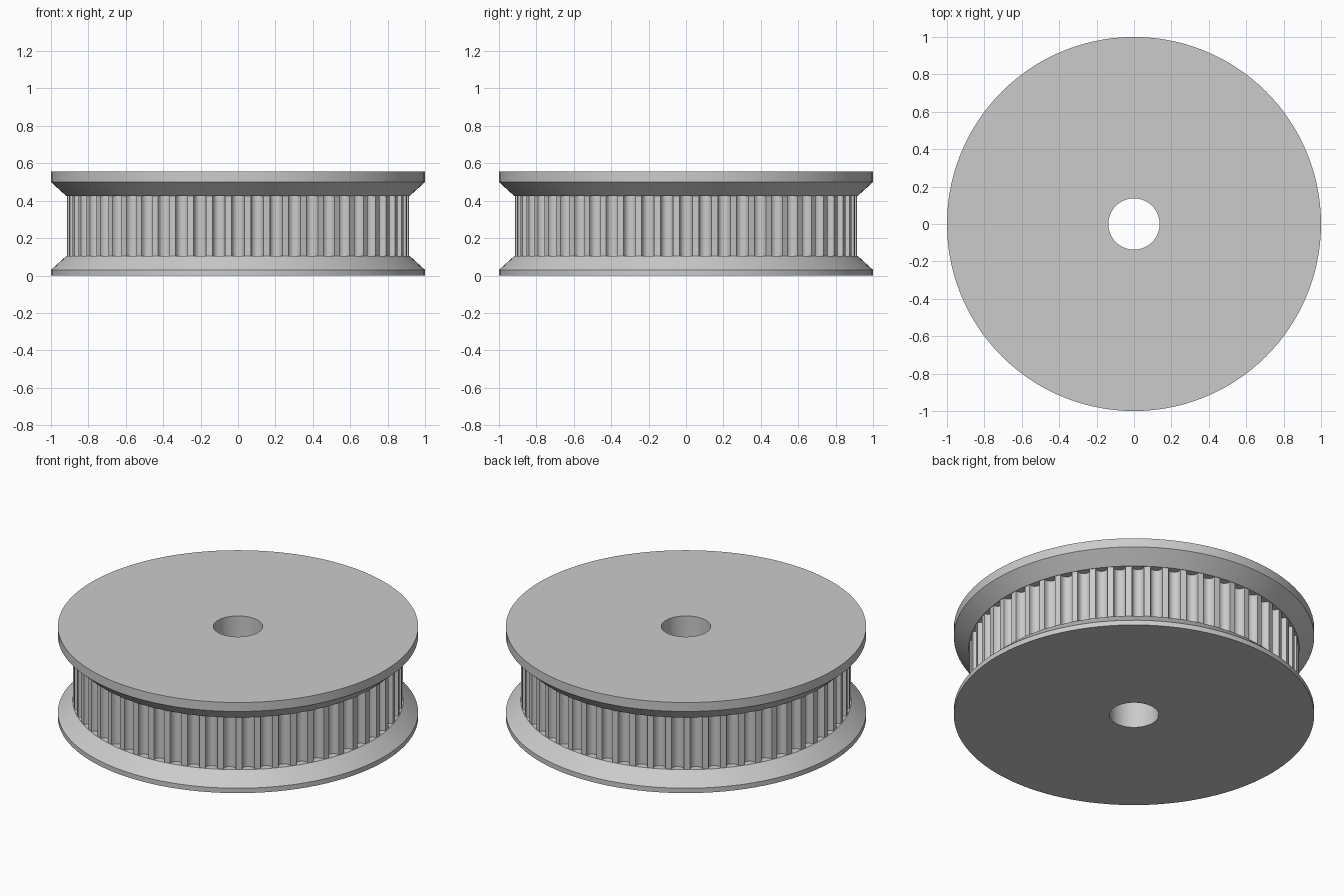
import bpy, bmesh
from math import pi, sin, cos, radians

if "Cube" in bpy.data.objects:
    bpy.data.objects.remove(bpy.data.objects["Cube"])

TEETH = 56
SEGMENTS = TEETH * 2
BORE_R, RIM_R, FLANGE_R = 0.137, 0.915, 1.0
RIM_LOW, RIM_HIGH, HEIGHT = 0.105, 0.425, 0.555
GROOVE_HALF, GROOVE_DEPTH, GROOVE_STEPS = 0.034, 0.039, 10

metal = bpy.data.materials.new("grey metal")
metal.use_nodes = True
colour = (0.6, 0.6, 0.6, 1)
metal.diffuse_color = colour
metal.node_tree.nodes["Principled BSDF"].inputs["Base Color"].default_value = colour


def finish(name, bm):
    mesh = bpy.data.meshes.new(name)
    bm.to_mesh(mesh)
    bm.free()
    mesh.materials.append(metal)
    obj = bpy.data.objects.new(name, mesh)
    bpy.context.collection.objects.link(obj)
    bpy.ops.object.select_all(action="DESELECT")
    obj.select_set(True)
    bpy.context.view_layer.objects.active = obj
    bpy.ops.object.shade_smooth_by_angle(angle=radians(25))
    return obj


def bridge(bm, a, b):
    """Quads between two closed loops of equal length."""
    n = len(a)
    for i in range(n):
        j = (i + 1) % n
        bm.faces.new((a[i], a[j], b[j], b[i]))


def ring(bm, polar, z):
    return [bm.verts.new((r * cos(t), r * sin(t), z)) for r, t in polar]


def circle(r):
    return [(r, 2 * pi * i / SEGMENTS) for i in range(SEGMENTS)]


def flange(name, profile):
    """Closed ring turned from a counter-clockwise (radius, height) profile."""
    bm = bmesh.new()
    loops = [ring(bm, circle(r), z) for r, z in profile]
    for k, loop in enumerate(loops):
        bridge(bm, loop, loops[(k + 1) % len(loops)])
    return finish(name, bm)


def groove_outline():
    """Outline of the rim, with one rounded groove centred on each pitch."""
    points = []
    for tooth in range(TEETH):
        centre = 2 * pi * tooth / TEETH
        for k in range(GROOVE_STEPS + 1):
            a = pi * k / GROOVE_STEPS
            r = RIM_R - GROOVE_DEPTH * max(sin(a), 0) ** 0.8
            points.append((r, centre - GROOVE_HALF / RIM_R * cos(a)))
        points.append((RIM_R, centre + pi / TEETH))
    return points


# Flanges with a straight edge and a bevel facing the belt
flange("bottom_flange", [(BORE_R, 0), (FLANGE_R, 0), (FLANGE_R, 0.03),
                         (RIM_R + 0.003, RIM_LOW), (BORE_R, RIM_LOW)])
flange("top_flange", [(BORE_R, RIM_HIGH), (RIM_R + 0.003, RIM_HIGH), (FLANGE_R, 0.5),
                      (FLANGE_R, HEIGHT), (BORE_R, HEIGHT)])

# Toothed rim between the flanges
bm = bmesh.new()
outline = groove_outline()
bridge(bm, ring(bm, outline, RIM_LOW), ring(bm, outline, RIM_HIGH))
finish("toothed_rim", bm)

# Bore wall joining the two flanges
bm = bmesh.new()
bridge(bm, ring(bm, circle(BORE_R), RIM_HIGH), ring(bm, circle(BORE_R), RIM_LOW))
finish("bore_wall", bm)
